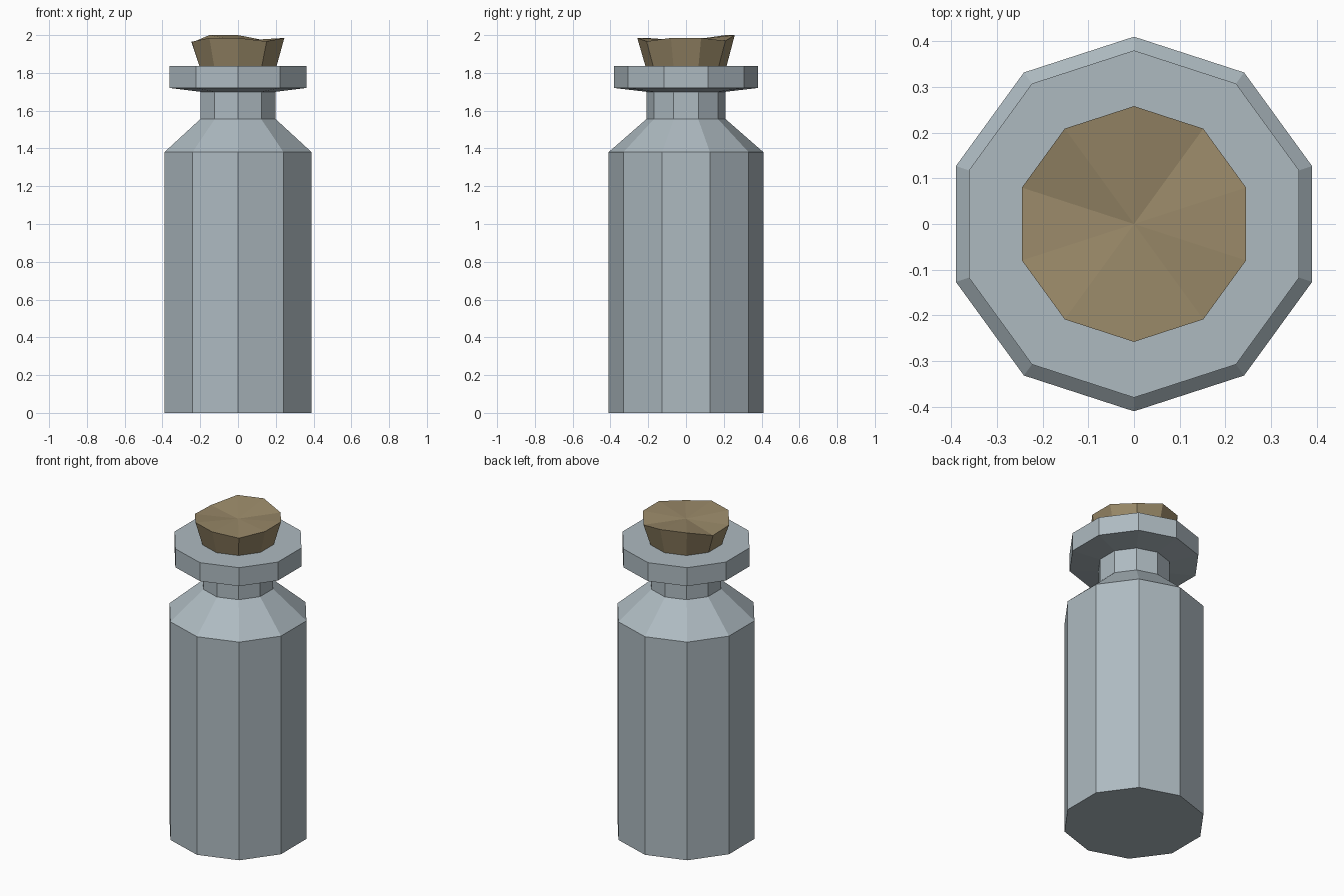
import bpy, bmesh, math

if "Cube" in bpy.data.objects:
    bpy.data.objects.remove(bpy.data.objects["Cube"])

SIDES = 10


def material(name, color):
    m = bpy.data.materials.new(name)
    m.diffuse_color = color
    m.use_nodes = True
    m.node_tree.nodes["Principled BSDF"].inputs["Base Color"].default_value = m.diffuse_color
    return m


def lathe(name, profile, mat=None, rim=None, centre=None):
    """Faceted lathe from (radius, z) rings; rim gives uneven top heights, centre fans the top."""
    bm = bmesh.new()
    rings = []
    for r, z in profile:
        ring = []
        for i in range(SIDES):
            a = math.pi / 2 + i * math.tau / SIDES
            ring.append(bm.verts.new((r * math.cos(a), r * math.sin(a), z)))
        rings.append(ring)
    for low, high in zip(rings, rings[1:]):
        for i in range(SIDES):
            j = (i + 1) % SIDES
            bm.faces.new((low[i], low[j], high[j], high[i]))
    bm.faces.new(rings[0][::-1])
    top = rings[-1]
    if rim:
        for v, z in zip(top, rim):
            v.co.z = z
        mid = bm.verts.new((0, 0, centre))
        for i in range(SIDES):
            bm.faces.new((top[i], top[(i + 1) % SIDES], mid))
    else:
        bm.faces.new(top)
    bmesh.ops.recalc_face_normals(bm, faces=bm.faces)
    mesh = bpy.data.meshes.new(name)
    bm.to_mesh(mesh)
    bm.free()
    obj = bpy.data.objects.new(name, mesh)
    bpy.context.collection.objects.link(obj)
    if mat:
        mesh.materials.append(mat)
    return obj


# Glass bottle: body, shoulder, neck and lip
glass = material("glass", (0.42, 0.49, 0.53, 1))
lathe("bottle", [(0.41, 0), (0.41, 1.38), (0.21, 1.555), (0.21, 1.70),
                 (0.38, 1.72), (0.38, 1.837)], glass)

# Cork stopper with a roughly cut top, heights counter-clockwise from the back
cork = material("cork", (0.32, 0.25, 0.14, 1))
lathe("cork", [(0.21, 1.80), (0.215, 1.837), (0.258, 1.985)], cork,
      rim=[2.0, 2.0, 1.96, 1.965, 1.985, 1.985, 1.967, 1.985, 1.985, 1.97],
      centre=1.97)
